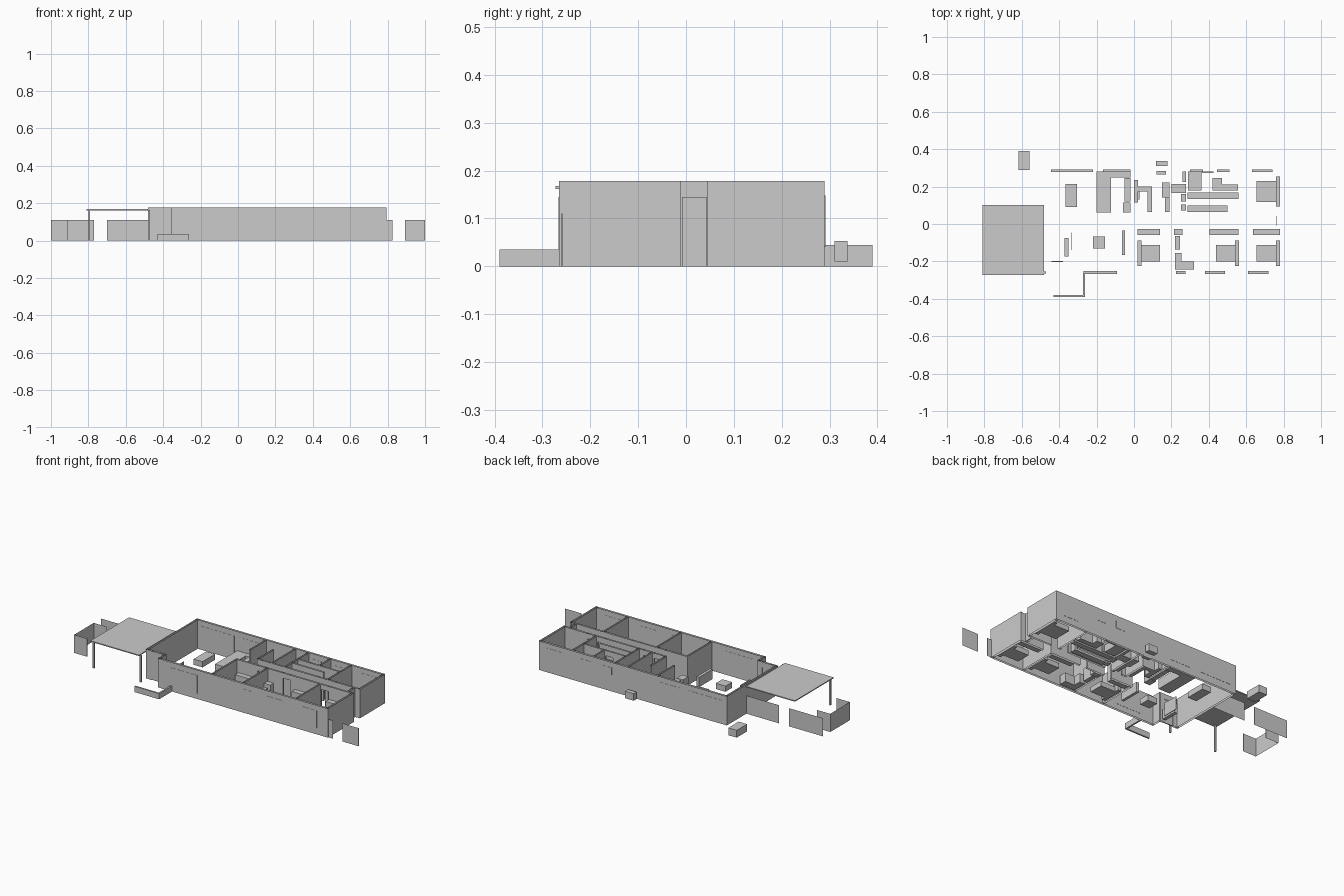
import bpy, bmesh

H = 0.178   # wall height
T = 0.012   # wall thickness


def block(name, x0, x1, y0, y1, z0, z1, capped=True):
    """Axis-aligned box; uncapped ones keep only their vertical faces."""
    bm = bmesh.new()
    bmesh.ops.create_cube(bm, size=1.0)
    for v in bm.verts:
        v.co.x = x1 if v.co.x > 0 else x0
        v.co.y = y1 if v.co.y > 0 else y0
        v.co.z = z1 if v.co.z > 0 else z0
    bm.normal_update()
    if not capped:
        caps = [f for f in bm.faces if abs(f.normal.z) > 0.9]
        bmesh.ops.delete(bm, geom=caps, context='FACES_ONLY')
    me = bpy.data.meshes.new(name)
    bm.to_mesh(me)
    bm.free()
    ob = bpy.data.objects.new(name, me)
    bpy.context.collection.objects.link(ob)
    return ob


def wall_x(name, x0, x1, y, doors=(), t=T):
    """Wall along x, with lintels over the door gaps."""
    start = x0
    for d0, d1 in doors:
        block(name, start, d0, y - t / 2, y + t / 2, 0, H, False)
        block(name + "_lintel", d0, d1, y - t / 2, y + t / 2, 0.145, H, False)
        start = d1
    block(name, start, x1, y - t / 2, y + t / 2, 0, H, False)


def wall_y(name, x, y0, y1, t=T):
    block(name, x - t / 2, x + t / 2, y0, y1, 0, H, False)


# Outer shell
wall_x("front_wall", -0.352, 0.795, -0.259)
wall_x("back_wall", -0.48, 0.795, 0.284)
wall_y("left_wall", -0.474, -0.205, 0.29)
wall_y("porch_side_wall", -0.352, -0.265, -0.195)
wall_x("porch_wall", -0.48, -0.35, -0.2, [(-0.44, -0.38)])
block("front_door", -0.44, -0.38, -0.203, -0.197, 0, 0.145)
wall_y("right_wall_south", 0.789, -0.265, -0.01)
wall_y("right_wall_north", 0.789, 0.045, 0.29)
wall_y("corridor_end_wall", 0.755, -0.01, 0.045)
block("corridor_end_door", 0.761, 0.765, -0.008, 0.043, 0, 0.145)

# Corridor walls with doorways
wall_x("corridor_south_wall", 0.0, 0.79, -0.018,
       [(0.15, 0.2), (0.32, 0.37), (0.58, 0.63)], 0.01)
wall_x("corridor_north_wall", 0.1, 0.79, 0.05,
       [(0.13, 0.18), (0.2, 0.25), (0.51, 0.56), (0.58, 0.63)], 0.01)

# Partitions between rooms
for x in (0.005, 0.213, 0.572):
    wall_y("south_partition", x, -0.255, -0.018, 0.01)
for x, y0, y1 in ((-0.005, 0.12, 0.28), (0.1, 0.05, 0.2), (0.195, 0.05, 0.28),
                  (0.283, 0.05, 0.28), (0.43, 0.175, 0.28), (0.572, 0.05, 0.28)):
    wall_y("north_partition", x, y0, y1, 0.01)
wall_x("bath_wall", 0.283, 0.572, 0.175, [(0.37, 0.42)], 0.01)
wall_x("closet_wall", 0.283, 0.5, 0.118, (), 0.01)

# Window panes with frames, set almost flush in the outer faces
for x0, x1, z0, z1 in ((-0.27, -0.09, 0.035, 0.145), (0.225, 0.275, 0.04, 0.145),
                       (0.38, 0.487, 0.04, 0.145), (0.61, 0.72, 0.04, 0.145)):
    block("front_window", x0, x1, -0.2662, -0.252, z0, z1)
for x0, x1, z0, z1 in ((-0.445, -0.22, 0.045, 0.145), (-0.165, -0.02, 0.045, 0.145),
                       (0.30, 0.37, 0.1, 0.145), (0.445, 0.51, 0.1, 0.145),
                       (0.63, 0.74, 0.04, 0.148)):
    block("back_window", x0, x1, 0.277, 0.2912, z0, z1)

# Carport
block("carport_roof", -0.81, -0.48, -0.273, 0.102, 0.162, 0.168)
for x in (-0.795, -0.476):
    block("carport_post", x - 0.005, x + 0.005, -0.265, -0.255, 0, 0.163)

# Garden screens and low planter wall
block("garden_screen", -0.70, -0.48, 0.099, 0.101, 0, 0.11, False)
block("garden_screen", -1.0, -0.77, 0.099, 0.101, 0, 0.11, False)
block("garden_screen", -1.0, -0.998, -0.16, 0.03, 0, 0.11, False)
for y in (-0.16, 0.03):
    block("short_screen", -1.0, -0.91, y - 0.001, y + 0.001, 0, 0.11, False)
for x0, x1 in ((0.795, 0.825), (0.892, 1.0)):
    block("side_screen", x0, x1, -0.26, -0.258, 0, 0.11, False)
block("planter_front", -0.43, -0.262, -0.39, -0.38, 0, 0.035)
block("planter_side", -0.272, -0.262, -0.38, -0.265, 0, 0.035)

# Outdoor units
block("storage_box", -0.617, -0.56, 0.29, 0.39, 0, 0.045)
block("outdoor_unit", 0.118, 0.178, 0.31, 0.338, 0.01, 0.053)

# Beds with headboard and two pillows
for x0, x1, y0, y1, head in ((0.025, 0.14, -0.2, -0.112, -1),
                             (0.438, 0.555, -0.2, -0.112, 1),
                             (0.655, 0.775, -0.2, -0.112, 1),
                             (0.655, 0.775, 0.118, 0.23, 1)):
    block("bed", x0, x1, y0, y1, 0, 0.03)
    hx = x0 + 0.005 if head < 0 else x1 - 0.005
    block("headboard", hx - 0.011, hx + 0.011, y0 - 0.025, y1 + 0.025, 0, 0.04)
    mid = (y0 + y1) / 2
    for s in (-1, 1):
        py = mid + s * 0.022
        block("pillow", hx - 0.01, hx + 0.01, py - 0.016, py + 0.016, 0.04, 0.045)

# Closets along the corridor
for x0, x1, y0, y1 in ((0.02, 0.14, -0.058, -0.026), (0.215, 0.26, -0.058, -0.026),
                       (0.405, 0.56, -0.058, -0.026), (0.635, 0.78, -0.058, -0.026),
                       (0.285, 0.5, 0.063, 0.098), (0.285, 0.56, 0.135, 0.168)):
    block("closet", x0, x1, y0, y1, 0, 0.1)

# Remaining furniture: name, x range, y range, height
items = (
    ("sofa", -0.365, -0.305, 0.092, 0.215, 0.035),
    ("coffee_table", -0.22, -0.155, -0.132, -0.068, 0.035),
    ("shoe_cabinet", -0.372, -0.35, -0.175, -0.075, 0.06),
    ("entry_screen", -0.338, -0.335, -0.14, -0.045, 0.08),
    ("wall_screen", -0.065, -0.048, -0.165, -0.035, 0.06),
    ("kitchen_island", -0.2, -0.122, 0.062, 0.25, 0.06),
    ("kitchen_counter", -0.2, -0.018, 0.248, 0.282, 0.06),
    ("fridge", -0.05, -0.018, 0.12, 0.245, 0.1),
    ("pantry", -0.06, -0.018, 0.062, 0.115, 0.1),
    ("sideboard", 0.0, 0.022, 0.115, 0.235, 0.06),
    ("shelf", 0.02, 0.095, 0.175, 0.2, 0.06),
    ("shelf", 0.072, 0.095, 0.065, 0.175, 0.06),
    ("stool", 0.0, 0.03, 0.13, 0.2, 0.04),
    ("basin", 0.12, 0.17, 0.265, 0.284, 0.12),
    ("toilet", 0.15, 0.19, 0.142, 0.222, 0.04),
    ("toilet_base", 0.165, 0.19, 0.065, 0.142, 0.05),
    ("washer", 0.2, 0.278, 0.165, 0.215, 0.08),
    ("cabinet", 0.25, 0.278, 0.072, 0.105, 0.1),
    ("cabinet", 0.25, 0.278, 0.12, 0.16, 0.1),
    ("cabinet", 0.26, 0.278, 0.225, 0.282, 0.1),
    ("bathtub", 0.29, 0.36, 0.18, 0.28, 0.045),
    ("bath_shelf", 0.36, 0.424, 0.272, 0.282, 0.05),
    ("vanity", 0.42, 0.555, 0.18, 0.21, 0.06),
    ("laundry_unit", 0.42, 0.47, 0.21, 0.245, 0.06),
    ("desk", 0.22, 0.32, -0.243, -0.2, 0.055),
    ("desk_return", 0.22, 0.255, -0.2, -0.155, 0.055),
    ("bookcase", 0.22, 0.245, -0.135, -0.065, 0.08),
)
for name, x0, x1, y0, y1, h in items:
    block(name, x0, x1, y0, y1, 0, h)
